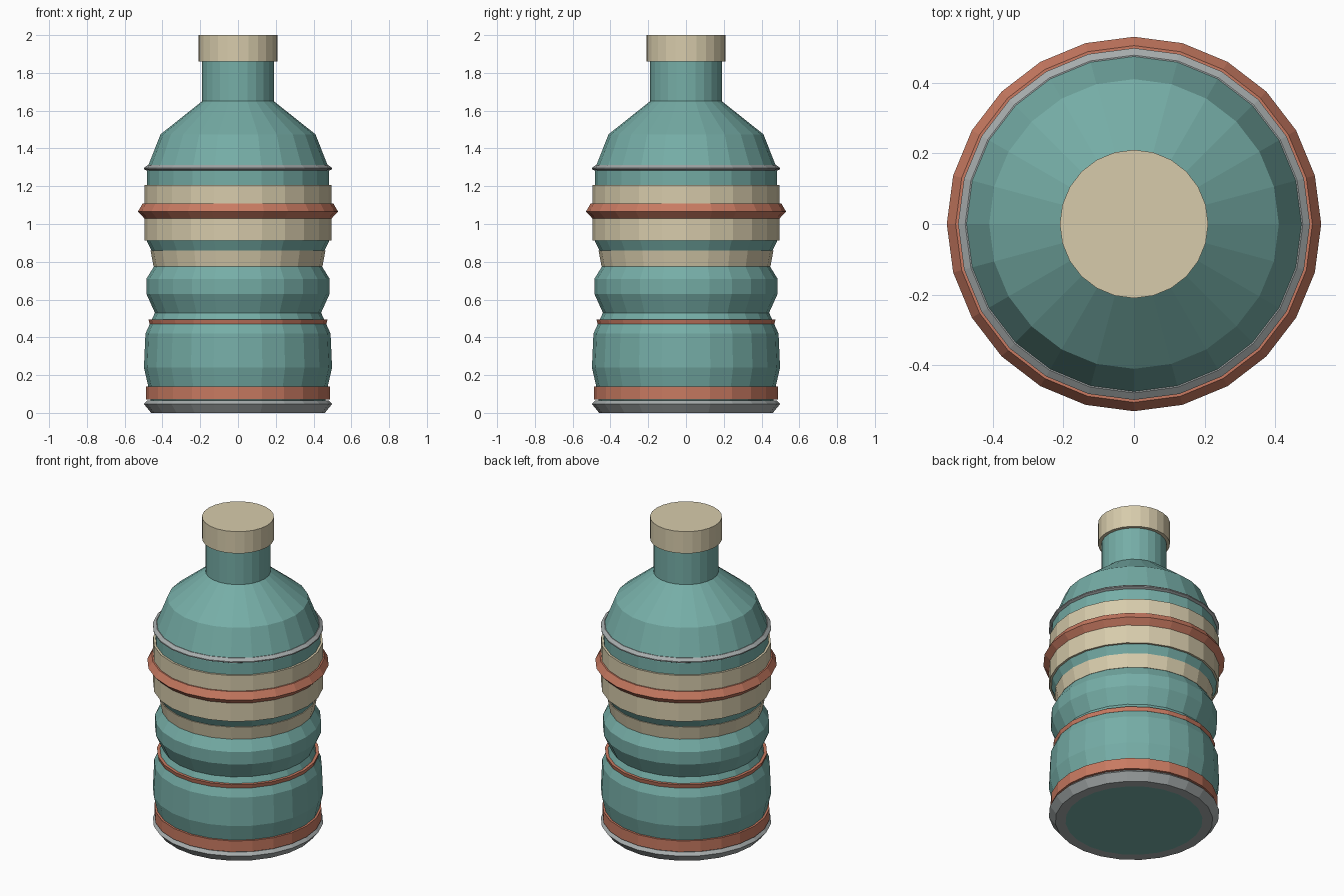
import bpy
import bmesh
from math import cos, sin, tau

SIDES = 24

cube = bpy.data.objects.get("Cube")
if cube:
    bpy.data.objects.remove(cube, do_unlink=True)


def material(name, rgb):
    mat = bpy.data.materials.new(name)
    mat.use_nodes = True
    mat.diffuse_color = (*rgb, 1)
    mat.node_tree.nodes["Principled BSDF"].inputs["Base Color"].default_value = (*rgb, 1)
    return mat


teal = material("teal glass", (0.18, 0.42, 0.385))
cream = material("cream", (0.68, 0.60, 0.41))
rust = material("rust orange", (0.58, 0.195, 0.12))
silver = material("silver grey", (0.38, 0.41, 0.41))


def lathe(name, profile, mat, closed=False, caps=False):
    """Spin (radius, height) points around z; closed loops make rings."""
    bm = bmesh.new()
    rings = [[bm.verts.new((r * cos(tau * i / SIDES), r * sin(tau * i / SIDES), z))
              for i in range(SIDES)] for r, z in profile]
    pairs = list(zip(rings, rings[1:]))
    if closed:
        pairs.append((rings[-1], rings[0]))
    for low, high in pairs:
        for i in range(SIDES):
            j = (i + 1) % SIDES
            bm.faces.new((low[i], low[j], high[j], high[i]))
    if caps:
        bm.faces.new(rings[0][::-1])
        bm.faces.new(rings[-1])
    bmesh.ops.recalc_face_normals(bm, faces=bm.faces)
    mesh = bpy.data.meshes.new(name)
    bm.to_mesh(mesh)
    bm.free()
    mesh.materials.append(mat)
    obj = bpy.data.objects.new(name, mesh)
    bpy.context.collection.objects.link(obj)
    return obj


def band(name, outline, mat, inner):
    """Ring whose outside follows the outline and whose inside is straight."""
    lathe(name, outline + [(inner, outline[-1][1]), (inner, outline[0][1])], mat, closed=True)


# Bottle body with waist grooves, shoulder and neck
lathe("bottle_body", [
    (0.40, 0), (0.46, 0.05), (0.475, 0.14), (0.498, 0.24), (0.49, 0.42),
    (0.44, 0.53), (0.485, 0.63), (0.485, 0.71), (0.445, 0.775),
    (0.455, 0.855), (0.483, 0.91), (0.483, 1.28), (0.475, 1.31),
    (0.41, 1.475), (0.19, 1.65), (0.19, 1.90)], teal, caps=True)

# Foot and shoulder trim
band("base_ring", [(0.46, 0), (0.498, 0.047), (0.48, 0.065)], silver, 0.40)
band("shoulder_ring", [(0.478, 1.28), (0.498, 1.29), (0.498, 1.297), (0.478, 1.312)], silver, 0.45)

# Coloured bands
band("lower_band", [(0.488, 0.07), (0.488, 0.14)], rust, 0.44)
band("groove_band", [(0.468, 0.47), (0.474, 0.495)], rust, 0.43)
band("waist_band", [(0.447, 0.775), (0.463, 0.86)], cream, 0.42)
band("label_band", [(0.496, 0.912), (0.496, 1.207)], cream, 0.45)
band("bumper_ring", [(0.496, 1.03), (0.53, 1.065), (0.505, 1.108), (0.496, 1.108)], rust, 0.47)

# Cap
lathe("cap", [(0.21, 1.86), (0.21, 2.0)], cream, caps=True)
